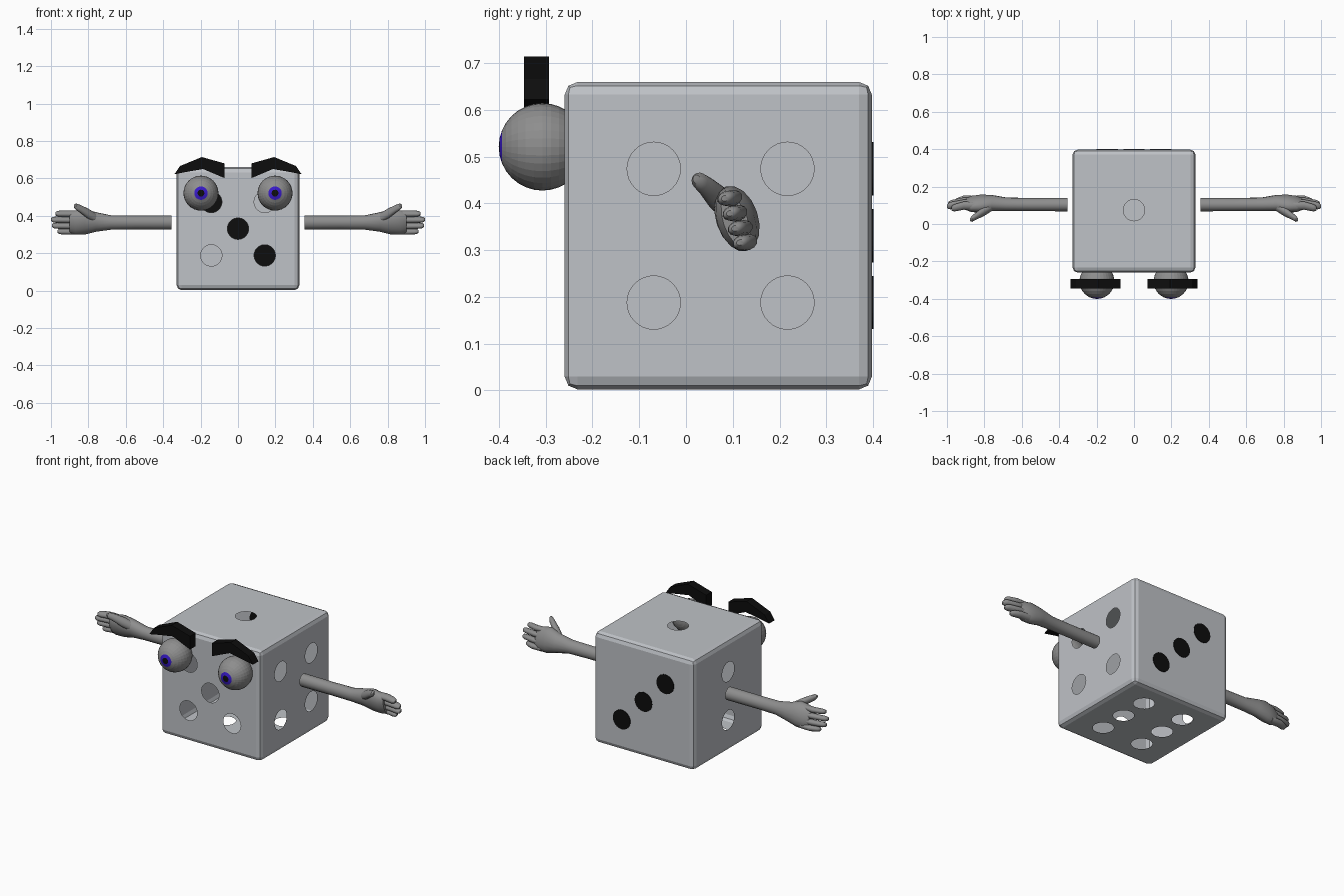
import bpy, bmesh, math
from mathutils import Vector, Matrix

if "Cube" in bpy.data.objects:
    bpy.data.objects.remove(bpy.data.objects["Cube"])


def material(name, rgb):
    m = bpy.data.materials.new(name)
    m.use_nodes = True
    m.diffuse_color = (*rgb, 1)
    m.node_tree.nodes["Principled BSDF"].inputs["Base Color"].default_value = (*rgb, 1)
    return m


PALE = material("pale grey", (0.52, 0.54, 0.57))
GREY = material("mid grey", (0.27, 0.27, 0.27))
BLACK = material("black", (0.004, 0.004, 0.004))
BLUE = material("blue", (0.04, 0.01, 0.6))


def finish(bm, name, mats, smooth=False, recalc=True):
    if recalc:
        bmesh.ops.recalc_face_normals(bm, faces=bm.faces)
    mesh = bpy.data.meshes.new(name)
    bm.to_mesh(mesh)
    bm.free()
    for m in mats:
        mesh.materials.append(m)
    ob = bpy.data.objects.new(name, mesh)
    bpy.context.collection.objects.link(ob)
    if smooth:
        bpy.ops.object.select_all(action='DESELECT')
        ob.select_set(True)
        bpy.context.view_layer.objects.active = ob
        bpy.ops.object.shade_smooth_by_angle(angle=math.radians(40))
    return ob


# Hollow die: bevelled shell whose six panels are refilled around round holes
SIZE, CENTRE = 0.657, Vector((0, 0.069, 0.331))
HOLE, D = 0.057, 0.143
DIAGONAL = [(-D, D), (0, 0), (D, -D)]
PIPS = {
    (0, 1): [(u, v) for u in (-D, D) for v in (-D, D)],
    (0, -1): [(0, -D), (0, D)],
    (1, -1): DIAGONAL + [(D, D), (-D, -D)],
    (1, 1): DIAGONAL,
    (2, 1): [(0, 0)],
    (2, -1): [(u, v) for u in (-0.135, 0.135) for v in (-0.17, 0, 0.17)],
}


def die_body():
    bm = bmesh.new()
    bmesh.ops.create_cube(bm, size=SIZE)
    bmesh.ops.bevel(bm, geom=bm.edges[:], offset=0.027, segments=2,
                    profile=0.5, affect='EDGES')
    panels = [(f, f.normal.copy(), f.edges[:]) for f in bm.faces if f.calc_area() > 0.1]
    bmesh.ops.delete(bm, geom=[p[0] for p in panels], context='FACES_ONLY')
    for _, normal, edges in panels:
        axis = max(range(3), key=lambda i: abs(normal[i]))
        sign = 1 if normal[axis] > 0 else -1
        a, b = [i for i in range(3) if i != axis]
        for u, v in PIPS[axis, sign]:
            ring = []
            for k in range(32):
                t = math.tau * k / 32
                p = Vector()
                p[axis] = sign * SIZE / 2
                p[a] = u + HOLE * math.cos(t)
                p[b] = v + HOLE * math.sin(t)
                p.y += 0.005 if axis != 1 else 0
                ring.append(bm.verts.new(p))
            edges += [bm.edges.new((ring[k - 1], ring[k])) for k in range(32)]
        fill = bmesh.ops.triangle_fill(bm, edges=edges, use_beauty=True, normal=normal)
        for f in fill["geom"]:
            if isinstance(f, bmesh.types.BMFace):
                f.normal_update()
                if f.normal.dot(normal) < 0:
                    f.normal_flip()
    bmesh.ops.translate(bm, verts=bm.verts, vec=CENTRE)
    finish(bm, "die_body", [PALE], recalc=False)


die_body()

# Black discs plugging the rear holes
for i, (u, v) in enumerate(DIAGONAL):
    bm = bmesh.new()
    bmesh.ops.create_cone(bm, cap_ends=True, segments=32, radius1=HOLE, radius2=HOLE,
                          depth=0.006, matrix=Matrix.Rotation(math.pi / 2, 4, 'X'))
    bmesh.ops.translate(bm, verts=bm.verts,
                        vec=(u, CENTRE.y + SIZE / 2, CENTRE.z + v))
    finish(bm, f"rear_pip_{i + 1}", [BLACK])


# Eyes: pole faces forward, pupil and iris follow the rings round it
def eye(side, label):
    bm = bmesh.new()
    r = 0.0935
    bmesh.ops.create_uvsphere(bm, u_segments=32, v_segments=16, radius=r,
                              matrix=Matrix.Rotation(math.pi / 2, 4, 'X'))
    for f in bm.faces:
        angle = f.calc_center_median().angle(Vector((0, -1, 0)))
        f.material_index = 2 if angle < 0.19 else 1 if angle < 0.39 else 0
    bmesh.ops.translate(bm, verts=bm.verts, vec=(side * 0.198, -0.307, 0.521))
    finish(bm, f"{label}_eye", [GREY, BLUE, BLACK])


# Eyebrows: bent profile pushed back in depth
BROW = [(0.34, 0.622), (0.31, 0.666), (0.193, 0.714), (0.073, 0.68),
        (0.073, 0.602), (0.187, 0.65), (0.29, 0.632)]


def brow(side, label):
    bm = bmesh.new()
    face = bm.faces.new([bm.verts.new((side * x, -0.346, z)) for x, z in BROW])
    out = bmesh.ops.extrude_face_region(bm, geom=[face])
    moved = [g for g in out["geom"] if isinstance(g, bmesh.types.BMVert)]
    bmesh.ops.translate(bm, verts=moved, vec=(0, 0.053, 0))
    finish(bm, f"{label}_eyebrow", [BLACK])


# Arms: elliptical rings (x, y, z, thin, wide) lofted along x, hand tilted forward
TILT = math.radians(19)
ARM = [(0.355, 0.104, 0.364, 0.036, 0.038), (0.55, 0.104, 0.364, 0.035, 0.037),
       (0.68, 0.105, 0.364, 0.036, 0.039), (0.76, 0.112, 0.367, 0.042, 0.054),
       (0.82, 0.109, 0.368, 0.045, 0.072), (0.87, 0.107, 0.363, 0.04, 0.068),
       (0.9, 0.106, 0.362, 0.026, 0.058)]
THUMB = [(0.75, 0.1, 0.38, 0.024, 0.026), (0.8, 0.07, 0.41, 0.026, 0.028),
         (0.84, 0.045, 0.435, 0.02, 0.022), (0.865, 0.029, 0.448, 0.017, 0.018),
         (0.876, 0.023, 0.452, 0.008, 0.009)]
FINGERS = [(0.052, 0.977), (0.018, 1.0), (-0.016, 0.995), (-0.048, 0.965)]


def loft(bm, rings, side, n=16):
    loops = []
    for x, y, z, thin, wide in rings:
        loop = []
        for k in range(n):
            t = math.tau * k / n
            a, b = thin * math.cos(t), wide * math.sin(t)
            loop.append(bm.verts.new((side * x,
                                      y + a * math.cos(TILT) - b * math.sin(TILT),
                                      z + a * math.sin(TILT) + b * math.cos(TILT))))
        loops.append(loop)
    for p, q in zip(loops, loops[1:]):
        for k in range(n):
            bm.faces.new((p[k - 1], p[k], q[k], q[k - 1]))
    bm.faces.new(loops[0])
    bm.faces.new(loops[-1])


def arm(side, label):
    bm = bmesh.new()
    loft(bm, ARM, side)
    loft(bm, THUMB, side)
    for w, tip in FINGERS:
        y, z = 0.107 - w * math.sin(TILT), 0.362 + w * math.cos(TILT)
        steps = [(0.85, 0.006, 1), (0.91, 0.008, 1), (tip - 0.02, -0.003, 0.9),
                 (tip - 0.006, -0.006, 0.7), (tip, -0.007, 0.35)]
        loft(bm, [(x, y + dy, z, 0.023 * s, 0.017 * s) for x, dy, s in steps], side, 12)
    finish(bm, f"{label}_arm", [GREY], smooth=True)


for side, label in ((1, "left"), (-1, "right")):
    eye(side, label)
    brow(side, label)
    arm(side, label)
